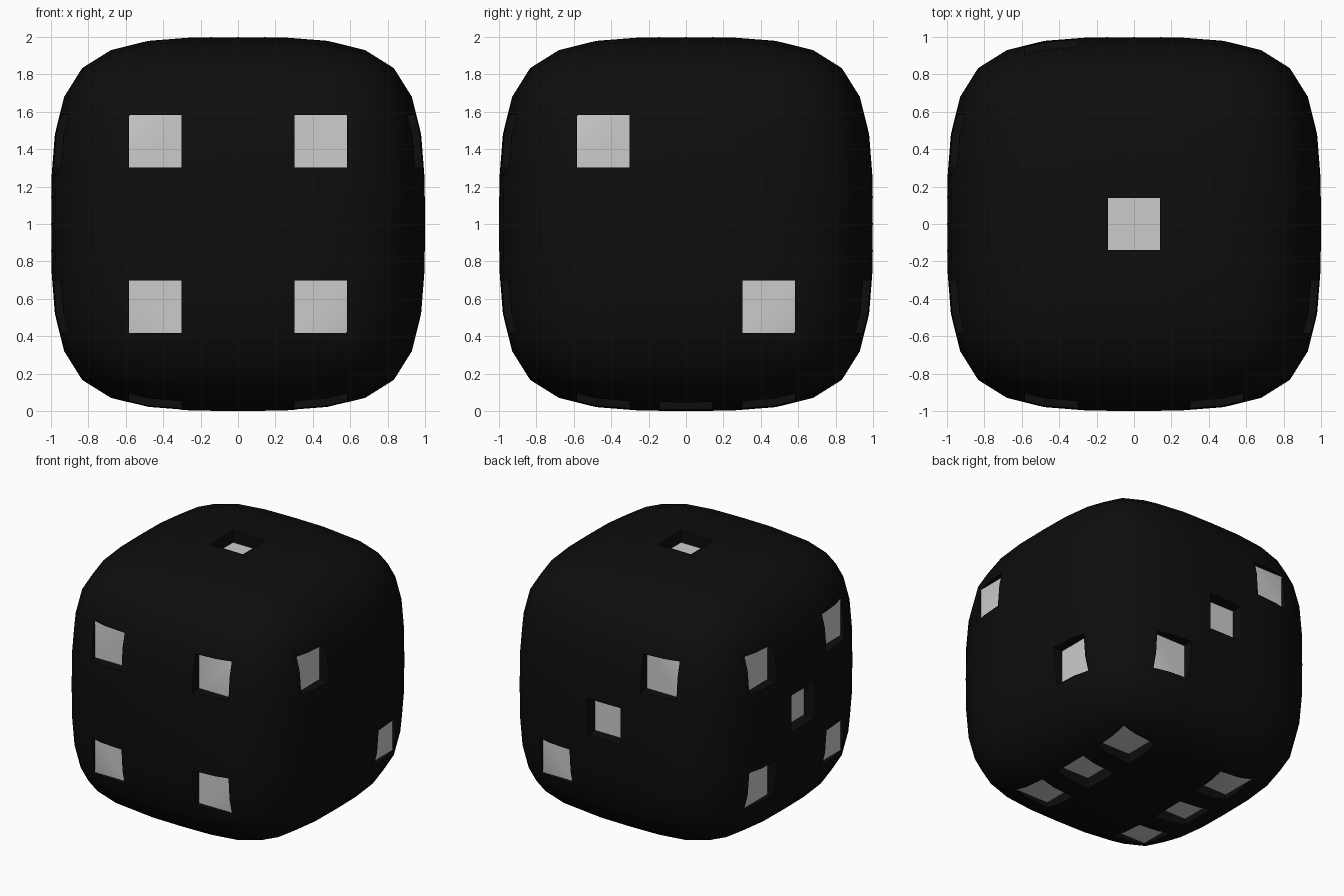
import bpy, bmesh
from mathutils import Vector, Matrix

if "Cube" in bpy.data.objects:
    bpy.data.objects.remove(bpy.data.objects["Cube"])

FLOOR, PIP, S = 0.907, 0.28, 0.442


def material(name, value):
    m = bpy.data.materials.new(name)
    m.diffuse_color = (value, value, value, 1)
    m.use_nodes = True
    m.node_tree.nodes["Principled BSDF"].inputs["Base Color"].default_value = m.diffuse_color
    return m


def new_object(name, bm):
    mesh = bpy.data.meshes.new(name)
    bm.to_mesh(mesh)
    bm.free()
    ob = bpy.data.objects.new(name, mesh)
    bpy.context.collection.objects.link(ob)
    return ob


# Rounded body: cube cut once per side, then subdivided smoothly
bm = bmesh.new()
bmesh.ops.create_cube(bm, size=2)
bmesh.ops.subdivide_edges(bm, edges=bm.edges[:], cuts=1, use_grid_fill=True)
body = new_object("die_body", bm)
body.data.materials.append(material("black", 0.004))
body.data.materials.append(material("pip_grey", 0.8))
body.data.polygons.foreach_set("use_smooth", [True] * len(body.data.polygons))
sub = body.modifiers.new("round", 'SUBSURF')
sub.levels = sub.render_levels = 2

# Pip layouts per side: outward axis, sign, and the two in-plane coordinates
sides = [
    (2, 1, [(0, 0)]),                                          # top, x y
    (0, 1, [(-S, S), (S, -S)]),                                # right, y z
    (1, 1, [(-S, S), (0, 0), (S, -S)]),                        # back, x z
    (1, -1, [(a, b) for a in (-S, S) for b in (-S, S)]),       # front, x z
    (0, -1, [(0, 0)] + [(a, b) for a in (-S, S) for b in (-S, S)]),  # left
    (2, -1, [(a, b) for a in (-S, S) for b in (-S, 0, S)]),    # bottom, x y
]

# Box cutters for the square recesses
bm = bmesh.new()
for axis, sign, spots in sides:
    for a, b in spots:
        pos, size = [a, b], [PIP, PIP]
        pos.insert(axis, sign * (FLOOR + 0.15))
        size.insert(axis, 0.3)
        bmesh.ops.create_cube(bm, size=1, matrix=Matrix.Translation(pos)
                              @ Matrix.Diagonal((*size, 1)))
cutter = new_object("pip_cutter", bm)
cutter.data.materials.append(body.data.materials[0])
cutter.hide_render = True
cut = body.modifiers.new("pips", 'BOOLEAN')
cut.object = cutter
cut.operation = 'DIFFERENCE'
cut.solver = 'EXACT'

bpy.context.view_layer.objects.active = body
body.select_set(True)
for name in ("round", "pips"):
    bpy.ops.object.modifier_apply(modifier=name)
bpy.data.objects.remove(cutter)

# Colour the flat recess floors grey
for f in body.data.polygons:
    for k in range(3):
        if all(abs(abs(body.data.vertices[v].co[k]) - FLOOR) < 1e-4
               for v in f.vertices) and abs(f.normal[k]) > 0.999:
            f.material_index = 1

body.data.transform(Matrix.Translation((0, 0, 1)))
bpy.ops.object.shade_smooth_by_angle(angle=0.52)
